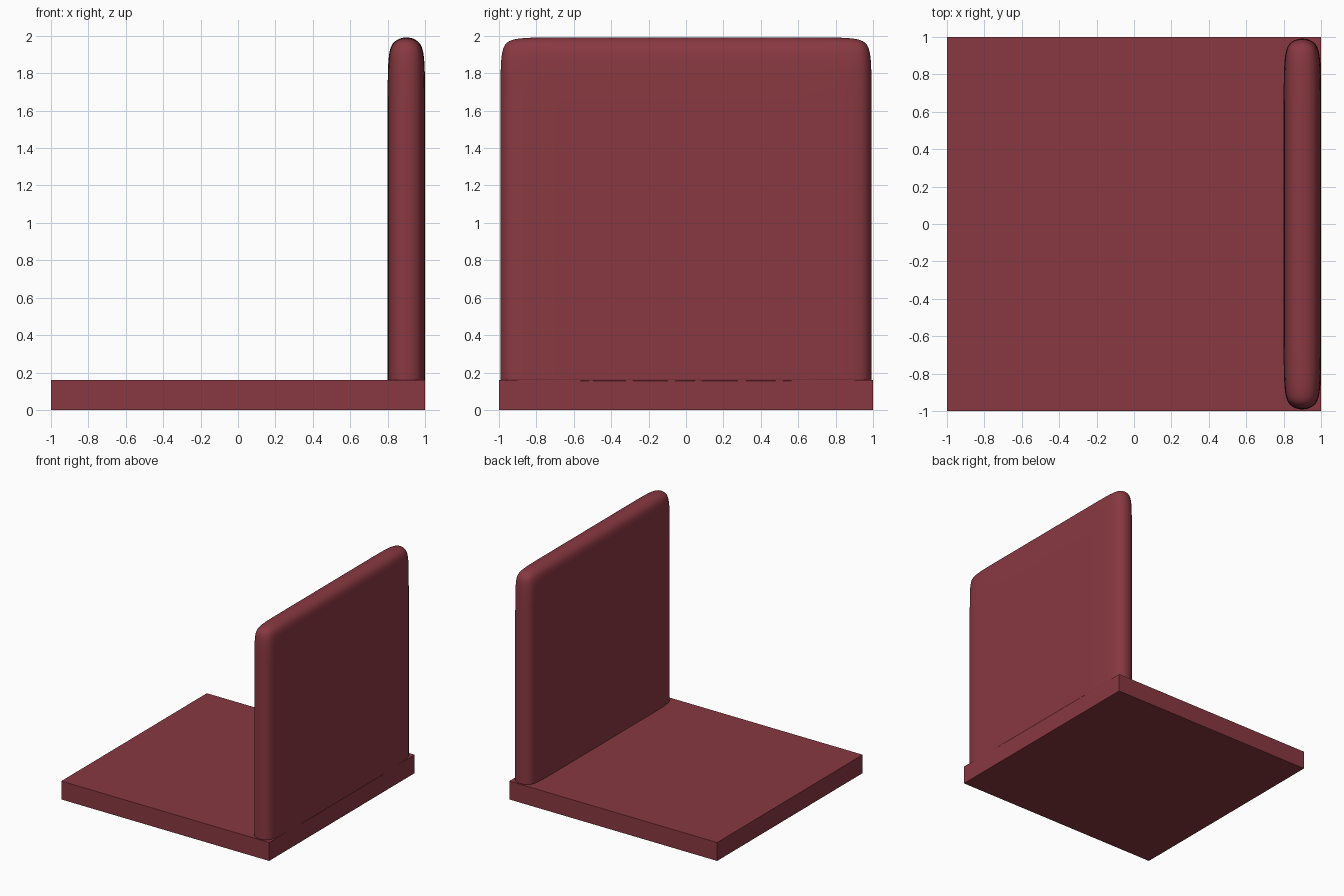
import bpy, bmesh
from mathutils import Matrix, Vector

if "Cube" in bpy.data.objects:
    bpy.data.objects.remove(bpy.data.objects["Cube"])

red = bpy.data.materials.new("dark_red")
red.diffuse_color = (0.25, 0.04, 0.053, 1)
red.use_nodes = True
red.node_tree.nodes["Principled BSDF"].inputs["Base Color"].default_value = red.diffuse_color


def make_box(name, lo, hi, cuts=()):
    """Box from corner to corner, with optional edge loops (axis, position)."""
    lo, hi = Vector(lo), Vector(hi)
    bm = bmesh.new()
    bmesh.ops.create_cube(bm, size=1, matrix=Matrix.Translation((lo + hi) / 2)
                          @ Matrix.Diagonal((*(hi - lo), 1)))
    for axis, pos in cuts:
        co, no = Vector(), Vector()
        co[axis], no[axis] = pos, 1
        bmesh.ops.bisect_plane(bm, geom=bm.verts[:] + bm.edges[:] + bm.faces[:],
                               plane_co=co, plane_no=no)
    me = bpy.data.meshes.new(name)
    bm.to_mesh(me)
    bm.free()
    me.materials.append(red)
    ob = bpy.data.objects.new(name, me)
    bpy.context.collection.objects.link(ob)
    return ob


# Flat square seat slab
make_box("seat", (-1, -1, 0), (1, 1, 0.16))

# Upright back panel, rounded by subdivision, with a creased flat bottom
d = 0.21
base = 0.155
back = make_box("backrest", (0.8, -1, base), (1, 1, 2),
                [(1, -1 + d), (1, 1 - d), (2, 2 - d), (2, base + d)])
me = back.data
crease = me.attributes.new("crease_edge", 'FLOAT', 'EDGE')
for e in me.edges:
    if all(me.vertices[v].co.z < base + 0.001 for v in e.vertices):
        # only the outline of the bottom, not the loops across it
        a, b = (me.vertices[v].co for v in e.vertices)
        across = abs(a.x - b.x) > 0.1 and abs(a.y) < 0.99
        crease.data[e.index].value = 0.0 if across else 1.0
sub = back.modifiers.new("round", 'SUBSURF')
sub.levels = sub.render_levels = 4
me.polygons.foreach_set("use_smooth", [True] * len(me.polygons))
